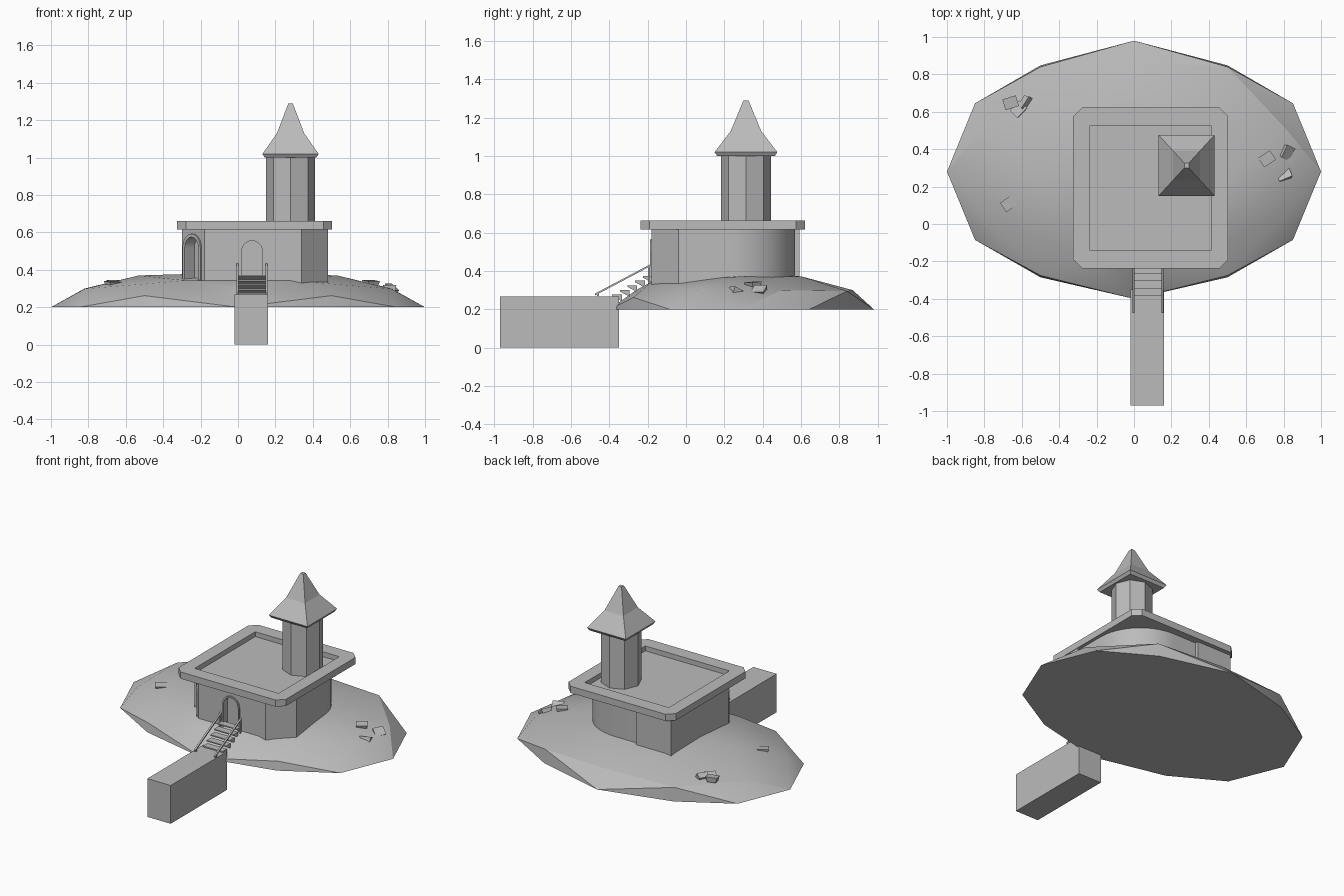
import bpy, bmesh, math
from mathutils import Vector, Matrix

if "Cube" in bpy.data.objects:
    bpy.data.objects.remove(bpy.data.objects["Cube"], do_unlink=True)

stone = bpy.data.materials.new("grey_stone")
stone.use_nodes = True
GREY = (0.5, 0.5, 0.5, 1)
stone.diffuse_color = GREY
stone.node_tree.nodes["Principled BSDF"].inputs["Base Color"].default_value = GREY


def make(name, bm, smooth=False):
    bmesh.ops.recalc_face_normals(bm, faces=bm.faces)
    me = bpy.data.meshes.new(name)
    bm.to_mesh(me)
    bm.free()
    me.materials.append(stone)
    ob = bpy.data.objects.new(name, me)
    bpy.context.collection.objects.link(ob)
    if smooth:
        activate(ob)
        bpy.ops.object.shade_smooth_by_angle(angle=math.radians(25))
    return ob


def activate(ob):
    bpy.ops.object.select_all(action="DESELECT")
    ob.select_set(True)
    bpy.context.view_layer.objects.active = ob


def extrude(name, pts, vec, smooth=False):
    """Solid made by sweeping a closed outline along a vector."""
    bm = bmesh.new()
    a = [bm.verts.new(p) for p in pts]
    b = [bm.verts.new(Vector(p) + Vector(vec)) for p in pts]
    bm.faces.new(a)
    bm.faces.new(b)
    for i in range(len(a)):
        j = (i + 1) % len(a)
        bm.faces.new((a[i], a[j], b[j], b[i]))
    return make(name, bm, smooth)


def slab(name, xy, z0, z1, smooth=False):
    return extrude(name, [(x, y, z0) for x, y in xy], (0, 0, z1 - z0), smooth)


def box(name, x0, x1, y0, y1, z0, z1):
    return slab(name, [(x0, y0), (x1, y0), (x1, y1), (x0, y1)], z0, z1)


def cut(ob, cutter):
    cutter.hide_render = True
    mod = ob.modifiers.new("cut", "BOOLEAN")
    mod.operation = "DIFFERENCE"
    mod.solver = "EXACT"
    mod.object = cutter
    activate(ob)
    bpy.ops.object.modifier_apply(modifier=mod.name)
    bpy.data.objects.remove(cutter, do_unlink=True)


def loft(name, rings):
    """Solid skinned through rings of equal point count."""
    bm = bmesh.new()
    vs = [[bm.verts.new(p) for p in r] for r in rings]
    n = len(vs[0])
    for lo, hi in zip(vs, vs[1:]):
        for i in range(n):
            bm.faces.new((lo[i], lo[(i + 1) % n], hi[(i + 1) % n], hi[i]))
    bm.faces.new(vs[0])
    bm.faces.new(vs[-1])
    return make(name, bm)


# Island: hull of one side's points mirrored across x
half = [(0, 0.98, 0.2), (0.5, 0.848, 0.2), (0.85, 0.645, 0.2), (1, 0.28, 0.2),
        (0.85, -0.085, 0.2), (0.5, -0.285, 0.2), (0, -0.4, 0.2),
        (0, 0.87, 0.3), (0.5, 0.84, 0.295), (0.82, 0.5, 0.3), (0.82, 0.06, 0.298),
        (0.5, -0.275, 0.262), (0, -0.26, 0.3),
        (0.53, 0.27, 0.37), (0.28, -0.18, 0.343), (0.25, 0.6, 0.372), (0, 0.27, 0.385)]
bm = bmesh.new()
for x, y, z in half:
    for s in ((1, -1) if x else (1,)):
        bm.verts.new((s * x, y, z))
res = bmesh.ops.convex_hull(bm, input=bm.verts)
loose = [v for v in bm.verts if not v.link_faces]
bmesh.ops.delete(bm, geom=loose, context="VERTS")
make("island", bm, True)

# Pier
box("pier", -0.02, 0.16, -0.97, -0.35, 0, 0.267)

# Main walls: cut front corners and one big rounded back corner
outline = [(-0.3, -0.04), (-0.18, -0.18), (0.34, -0.18), (0.48, -0.04)]
for i in range(17):
    a = math.radians(90 * i / 16)
    outline.append((0.15 + 0.33 * math.cos(a), 0.24 + 0.33 * math.sin(a)))
outline.append((-0.3, 0.57))
walls = slab("walls", outline, 0.3, 0.62)
box("back_wall_panel", -0.3, -0.03, 0.5, 0.592, 0.3, 0.62)


# Arched doorways: recess plus a raised surround
def arch(width, bottom, top):
    r = width / 2
    pts = [(-r, bottom)]
    pts += [(-r * math.cos(math.pi * i / 12), top - r + r * math.sin(math.pi * i / 12))
            for i in range(13)]
    return pts + [(r, bottom)]


def doorway(name, pos, angle, top, depth, rim):
    place = Matrix.Translation(pos) @ Matrix.Rotation(angle, 4, "Z")
    inward = place.to_3x3() @ Vector((0, 1, 0))

    def at(pts, y):
        return [place @ Vector((x, y, z)) for x, z in pts]
    inner, outer = arch(0.11, 0.3, top), arch(0.11 + 2 * rim, 0.3, top + rim)
    cut(walls, extrude(name + "_cutter", at(inner, -0.03), inward * (depth + 0.03)))
    ring = outer + inner[::-1]
    extrude(name + "_surround", at(ring, -0.008), inward * 0.016)


doorway("front_door", (0.075, -0.18, 0), 0, 0.555, 0.035, 0.01)
doorway("corner_door", (-0.243, -0.107, 0), math.atan2(-0.14, 0.12), 0.575, 0.06, 0.018)
activate(walls)
bpy.ops.object.shade_smooth_by_angle(angle=math.radians(25))

# Roof slab with chamfered corners and a sunken terrace
x0, x1, y0, y1, c = -0.325, 0.503, -0.237, 0.622, 0.047
roof = slab("roof_slab", [(x0 + c, y0), (x1 - c, y0), (x1, y0 + c), (x1, y1 - c),
                          (x1 - c, y1), (x0 + c, y1), (x0, y1 - c), (x0, y0 + c)],
            0.615, 0.662)
cut(roof, box("terrace_cutter", -0.235, 0.413, -0.142, 0.526, 0.628, 0.7))

# Tower shaft and flared square roof
cx, cy = 0.281, 0.313
shaft = [(cx + 0.13 * math.cos(k * math.pi / 4), cy + 0.13 * math.sin(k * math.pi / 4))
         for k in range(8)]
slab("tower_shaft", shaft, 0.62, 1.02)
profile = [(0.138, 1.0), (0.15, 1.02), (0.073, 1.13), (0.012, 1.29)]
loft("tower_roof", [[(cx + sx * r, cy + sy * r * 1.09, z)
                     for sx, sy in ((-1, -1), (1, -1), (1, 1), (-1, 1))]
                    for r, z in profile])

# Stairs: wedge treads between two sloping rails
for i in range(5):
    y, z = -0.385 + 0.04 * i, 0.277 + 0.024 * i
    extrude(f"stair_tread_{i + 1}",
            [(0, y, z), (0, y + 0.05, z), (0, y + 0.05, z - 0.035), (0, y, z - 0.008)],
            (0.15, 0, 0))
for side, x in (("left", 0.146), ("right", -0.008)):
    extrude(side + "_handrail", [(x, -0.475, 0.272), (x, -0.185, 0.425),
                                 (x, -0.185, 0.435), (x, -0.475, 0.282)], (0.012, 0, 0))
    box(side + "_lower_post", x, x + 0.012, -0.465, -0.455, 0.26, 0.285)
    box(side + "_upper_post", x, x + 0.012, -0.198, -0.188, 0.33, 0.425)

# Scattered rocks: tilted blocks (x, y, z, turn, tilt)
rocks = [(-0.66, 0.65, 0.325, 0.3, 0.1), (-0.615, 0.61, 0.315, 0.8, -0.3),
         (-0.58, 0.65, 0.315, 1.0, 1.0), (-0.67, 0.11, 0.32, 0.6, 0.1),
         (0.71, 0.35, 0.325, 0.6, 0.1), (0.815, 0.385, 0.295, 1.1, 0.7),
         (0.805, 0.26, 0.29, 0.4, -0.5)]
for i, (x, y, z, turn, tilt) in enumerate(rocks):
    bm = bmesh.new()
    bmesh.ops.create_cube(bm, size=1)
    for v in bm.verts:
        if v.co.z < 0:
            v.co.xy *= 0.75
    bm.transform(Matrix.Translation((x, y, z)) @ Matrix.Rotation(turn, 4, "Z")
                 @ Matrix.Rotation(tilt, 4, "X") @ Matrix.Diagonal((0.075, 0.06, 0.035, 1)))
    make(f"rock_{i + 1}", bm)
